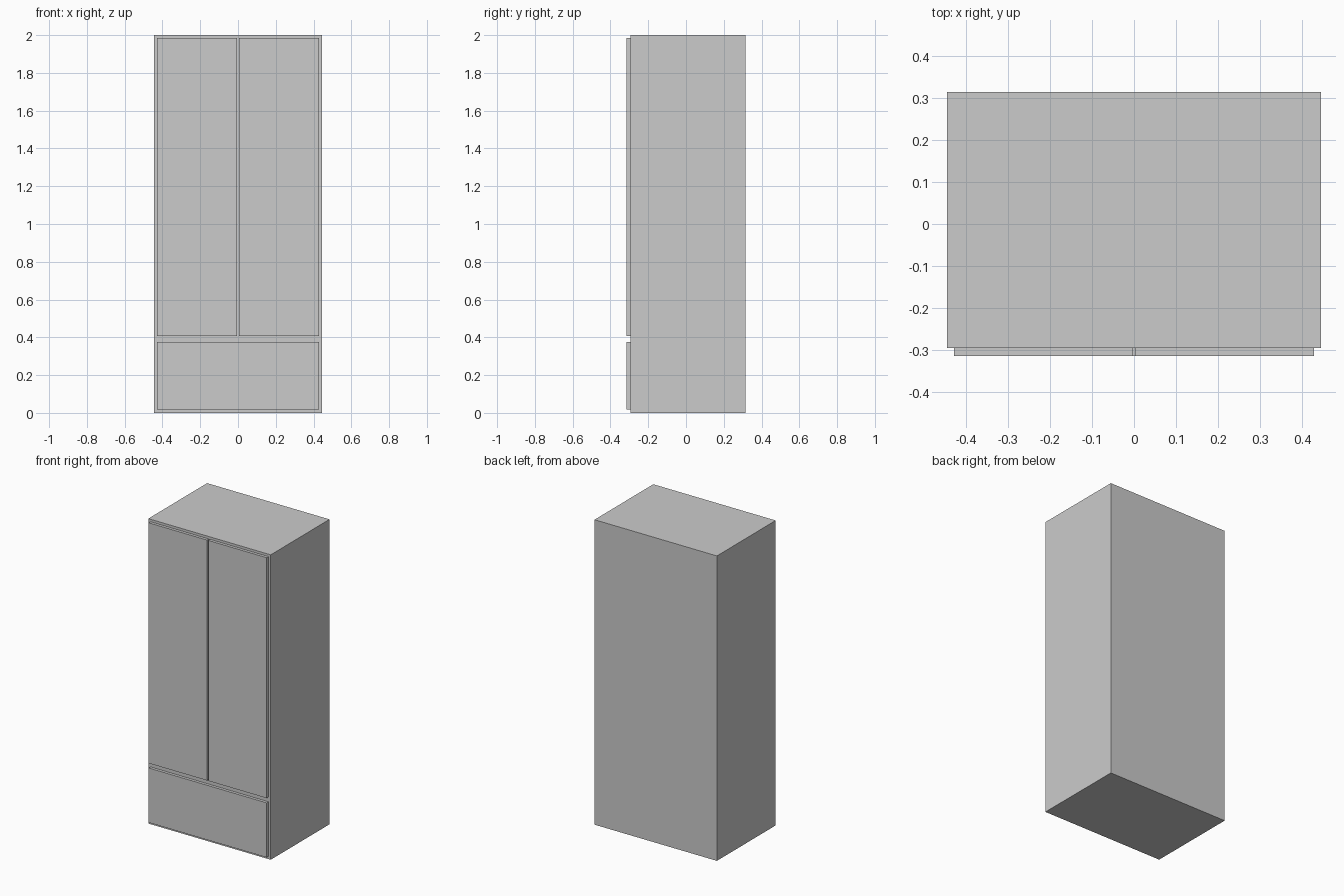
import bpy, bmesh
from mathutils import Vector

if "Cube" in bpy.data.objects:
    bpy.data.objects.remove(bpy.data.objects["Cube"])


def box(name, lo, hi):
    """Add a box spanning two opposite corners."""
    lo, hi = Vector(lo), Vector(hi)
    bm = bmesh.new()
    bmesh.ops.create_cube(bm, size=1)
    bmesh.ops.scale(bm, vec=hi - lo, verts=bm.verts)
    bmesh.ops.translate(bm, vec=(lo + hi) / 2, verts=bm.verts)
    mesh = bpy.data.meshes.new(name)
    bm.to_mesh(mesh)
    bm.free()
    obj = bpy.data.objects.new(name, mesh)
    bpy.context.collection.objects.link(obj)
    return obj


HALF_W, HALF_D, HEIGHT = 0.444, 0.314, 2.0
BODY_FRONT = -0.295      # front plane of the cabinet body
PANEL_X = 0.428          # outer edge of doors and drawer
GAP = 0.004              # half the gap between the doors

# Cabinet body
box("cabinet_body", (-HALF_W, BODY_FRONT, 0), (HALF_W, HALF_D, HEIGHT))

# Pair of tall doors, standing proud of the body
for side, x0, x1 in (("left", -PANEL_X, -GAP), ("right", GAP, PANEL_X)):
    box(side + "_door", (x0, -HALF_D, 0.407), (x1, BODY_FRONT, 1.984))

# Wide drawer front below the doors
box("drawer_front", (-PANEL_X, -HALF_D, 0.018), (PANEL_X, BODY_FRONT, 0.376))
